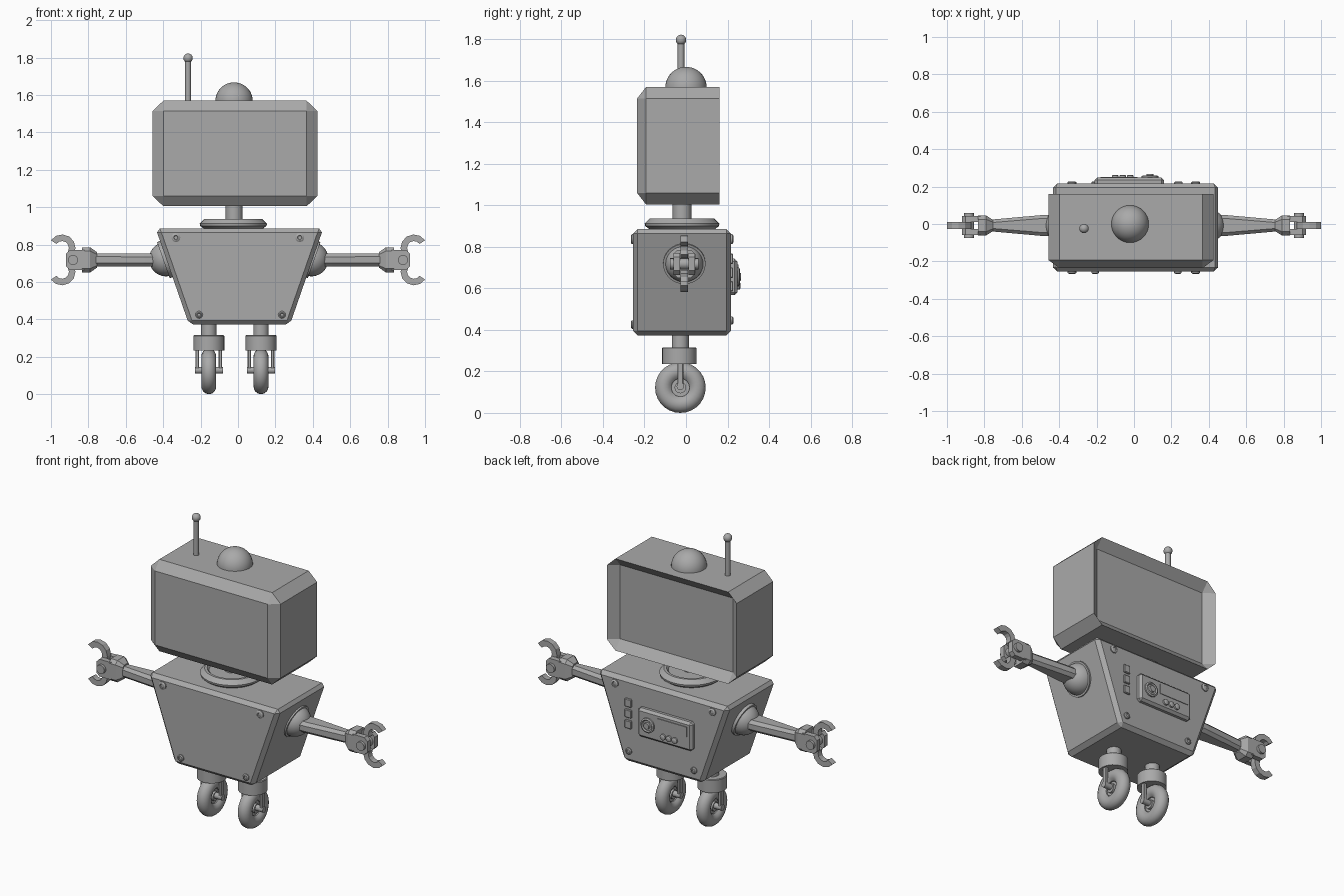
import bpy, bmesh, math
from mathutils import Vector

old = bpy.data.objects.get("Cube")
if old:
    bpy.data.objects.remove(old, do_unlink=True)

GREY = (0.4, 0.4, 0.4, 1)
metal = bpy.data.materials.new("grey_metal")
metal.use_nodes = True
metal.diffuse_color = GREY
metal.node_tree.nodes["Principled BSDF"].inputs["Base Color"].default_value = GREY


def loft(name, rings, smooth=False):
    """Skin a stack of equal-length rings, capping both ends."""
    bm = bmesh.new()
    rows = [[bm.verts.new(p) for p in ring] for ring in rings]
    n = len(rows[0])
    for a, b in zip(rows, rows[1:]):
        for i in range(n):
            j = (i + 1) % n
            bm.faces.new((a[i], a[j], b[j], b[i]))
    bm.faces.new(rows[0])
    bm.faces.new(rows[-1])
    bmesh.ops.remove_doubles(bm, verts=bm.verts, dist=0.0001)
    bmesh.ops.recalc_face_normals(bm, faces=bm.faces)
    mesh = bpy.data.meshes.new(name)
    bm.to_mesh(mesh)
    bm.free()
    mesh.materials.append(metal)
    obj = bpy.data.objects.new(name, mesh)
    bpy.context.collection.objects.link(obj)
    if smooth:
        bpy.ops.object.select_all(action='DESELECT')
        obj.select_set(True)
        bpy.context.view_layer.objects.active = obj
        bpy.ops.object.shade_smooth_by_angle(angle=math.radians(35))
    return obj


def lathe(name, profile, loc, axis=(0, 0, 1), sides=24):
    """Revolve (radius, height) points around an axis through loc."""
    turn = Vector(axis).to_track_quat('Z', 'Y')
    rings = []
    for r, h in profile:
        angles = [math.tau * i / sides for i in range(sides)]
        rings.append([Vector(loc) + turn @ Vector((r * math.cos(a), r * math.sin(a), h))
                      for a in angles])
    return loft(name, rings, True)


def cylinder(name, r, h0, h1, loc, axis=(0, 0, 1), sides=24):
    return lathe(name, [(r, h0), (r, h1)], loc, axis, sides)


def ball(r, start=-90, steps=12):
    """Profile of a sphere from a start latitude up to the pole."""
    lats = [math.radians(start + (90 - start) * i / steps) for i in range(steps + 1)]
    return [(r * math.cos(a), r * math.sin(a)) for a in lats]


def box(name, lo, hi, bevel=0.0):
    rings = [[(lo[0], lo[1], z), (hi[0], lo[1], z), (hi[0], hi[1], z), (lo[0], hi[1], z)]
             for z in (lo[2], hi[2])]
    obj = loft(name, rings)
    add_bevel(obj, bevel)
    return obj


def add_bevel(obj, width):
    if width:
        mod = obj.modifiers.new("bevel", 'BEVEL')
        mod.width, mod.segments = width, 1


def octagon(a, b, ca, cb):
    """Rectangle of half sizes a, b with its corners cut by ca, cb."""
    return [(a - ca, b), (a, b - cb), (a, cb - b), (a - ca, -b),
            (ca - a, -b), (-a, cb - b), (-a, b - cb), (ca - a, b)]


# Head: chamfered box with a sunken back screen
HX, HZ, CX, CZ = 0.441, 0.282, 0.058, 0.055
outline = octagon(HX, HZ, CX, CZ)
inner = octagon(HX - CX, HZ - CZ, 0, 0)
loft("head", [[(x - 0.016, y, z + 1.287) for x, z in shape] for y, shape in
              ((-0.236, inner), (-0.193, outline), (0.161, outline), (0.115, inner))])
lathe("head_dome", ball(0.1, 0), (-0.021, 0, 1.567), sides=32)
cylinder("antenna_rod", 0.016, 1.55, 1.79, (-0.267, -0.024, 0), sides=12)
lathe("antenna_ball", ball(0.025), (-0.267, -0.024, 1.797), sides=16)

# Neck
neck = cylinder("neck", 0.045, 0.88, 1.02, (-0.021, -0.019, 0))
lathe("neck_collar", [(0.15, 0.88), (0.178, 0.9), (0.18, 0.912), (0.155, 0.936),
                      (0.14, 0.936), (0.13, 0.925)], (-0.025, -0.019, 0), sides=32)

# Tapered body
MID, FRONT, BACK = 0.008, -0.255, 0.217
body = loft("body", [[(MID - w, FRONT, z), (MID + w, FRONT, z), (MID + w, BACK, z), (MID - w, BACK, z)]
                     for w, z in ((0.27, 0.373), (0.448, 0.886))])
add_bevel(body, 0.022)

# Corner bolts
for face, y, axis, low in (("front", FRONT, -1, 0.425), ("back", BACK, 1, 0.445)):
    for x, z, r in ((-0.332, 0.837, 0.024), (0.33, 0.837, 0.024),
                    (-0.208, low, 0.02), (0.235, low, 0.02)):
        lathe(face + "_bolt", [(r, -0.01), (r, 0.006), (r * 0.7, 0.011), (r * 0.5, 0.011),
                               (r * 0.4, 0.007), (0, 0.007)], (x, y, z), (0, axis, 0), 12)

# Back control panel
box("control_panel", (-0.21, 0.2, 0.567), (0.16, 0.248, 0.743), 0.014)
box("panel_display", (-0.18, 0.24, 0.655), (0.02, 0.252, 0.715))
lathe("panel_dial", [(0.045, -0.01), (0.045, 0.008), (0.036, 0.012), (0.03, 0.006), (0.02, 0.006),
                     (0.018, 0.018), (0, 0.018)], (0.085, 0.248, 0.655), (0, 1, 0))
for x in (-0.1, -0.06, -0.02):
    lathe("panel_knob", [(0.018, -0.01), (0.018, 0.01), (0.012, 0.014), (0, 0.014)],
          (x, 0.248, 0.612), (0, 1, 0), 12)
for z in (0.61, 0.676, 0.742):
    box("side_button", (0.215, 0.2, z - 0.025), (0.26, 0.227, z + 0.025), 0.004)

# Arms
AY, AZ = -0.008, 0.718
for side, s in (("left", 1), ("right", -1)):
    tilt = (s * 0.944, 0, -0.33)
    shoulder = (MID / 2 + s * 0.388, AY, 0.722)
    cylinder(side + "_shoulder_flange", 0.102, -0.02, 0.016, shoulder, tilt, 32)
    lathe(side + "_shoulder_dome", ball(0.092, 0, 8), shoulder, tilt, 32)

    def section(x, hy, hz, c):
        return [(s * x, AY + y, AZ + z) for y, z in octagon(hy, hz, c, c)]

    loft(side + "_arm", [section(0.4, 0.058, 0.034, 0.018), section(0.5, 0.055, 0.034, 0.018),
                         section(0.78, 0.03, 0.034, 0.016)])
    loft(side + "_wrist", [section(0.755, 0.03, 0.042, 0.012), section(0.79, 0.053, 0.067, 0.02),
                           section(0.835, 0.053, 0.067, 0.02)])
    for y in (-0.036, 0.036):
        fork = loft(side + "_wrist_fork", [[(s * x, AY + y + t, AZ + z) for x, z in
                    ((0.82, 0.053), (0.9, 0.053), (0.92, 0.033), (0.92, -0.033),
                     (0.9, -0.053), (0.82, -0.053))] for t in (-0.016, 0.016)])
    cylinder(side + "_wrist_pivot", 0.027, -0.068, 0.068, (s * 0.882, AY, AZ), (0, 1, 0), 16)

    # Claw fingers: arcs of a flat ring
    for up in (1, -1):
        rings = []
        for i in range(7):
            a = math.radians(145 - i * 29)
            rings.append([(-s * (0.941 - r * math.cos(a)), AY + y,
                           AZ + up * (0.064 + r * math.sin(a)))
                          for r, y in ((0.037, -0.018), (0.072, -0.018), (0.072, 0.018), (0.037, 0.018))])
        loft(side + "_claw", rings)

# Legs and wheels
tyre = [(0.08 + 0.042 * math.cos(math.radians(a)), 0.04 * math.sin(math.radians(a)))
        for a in range(-150, 151, 25)]
for side, x in (("right", -0.156), ("left", 0.123)):
    y = -0.027
    cylinder(side + "_leg_post", 0.041, 0.3, 0.39, (x, y, 0))
    lathe(side + "_leg_cap", [(0.083, 0.235), (0.083, 0.312), (0.079, 0.316)], (x, y - 0.005, 0))
    lathe(side + "_wheel", [(0, -0.012), (0.044, -0.012)] + tyre + [(0.044, 0.012), (0, 0.012)],
          (x, y, 0.122), (1, 0, 0), 28)
    cylinder(side + "_wheel_hub", 0.028, -0.025, 0.025, (x, y, 0.122), (1, 0, 0), 16)
    cylinder(side + "_axle", 0.018, -0.075, 0.075, (x, y, 0.128), (1, 0, 0), 16)
    for s in (-1, 1):
        cx = x + s * 0.062
        box(side + "_wheel_fork", (cx - 0.009, y - 0.014, 0.118), (cx + 0.009, y + 0.014, 0.24), 0.003)
